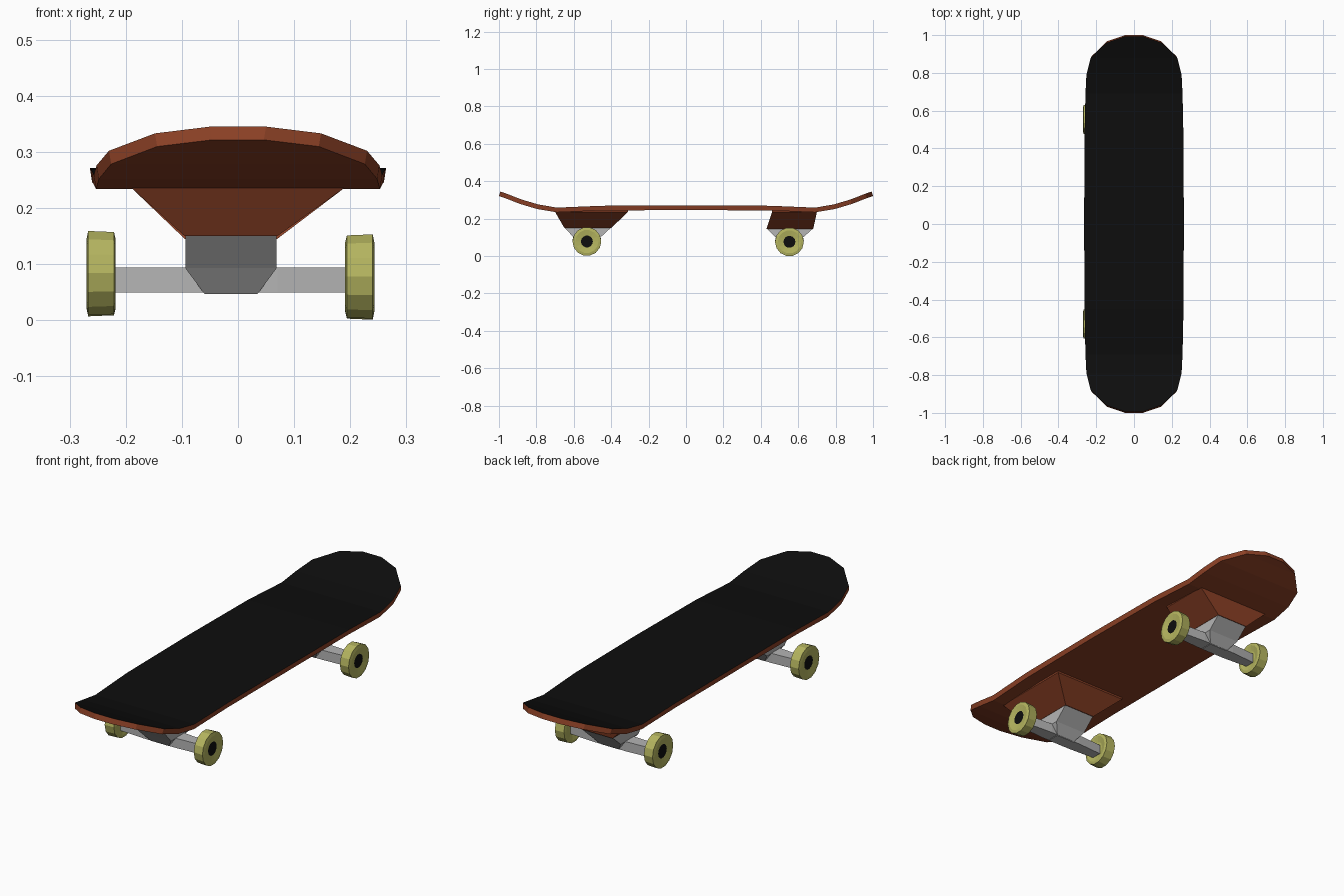
import bpy, bmesh, math
from mathutils import Vector, Matrix

if "Cube" in bpy.data.objects:
    bpy.data.objects.remove(bpy.data.objects["Cube"])


def material(name, rgb):
    m = bpy.data.materials.new(name)
    m.diffuse_color = (*rgb, 1)
    m.use_nodes = True
    m.node_tree.nodes["Principled BSDF"].inputs["Base Color"].default_value = m.diffuse_color
    return m


WOOD = material("red brown wood", (0.26, 0.052, 0.019))
GRIP = material("black grip", (0.004, 0.004, 0.004))
METAL = material("grey metal", (0.46, 0.46, 0.46))
RUBBER = material("yellow rubber", (0.46, 0.46, 0.115))


def finish(bm, name, mats):
    bmesh.ops.recalc_face_normals(bm, faces=bm.faces)
    me = bpy.data.meshes.new(name)
    bm.to_mesh(me)
    bm.free()
    for m in mats:
        me.materials.append(m)
    ob = bpy.data.objects.new(name, me)
    bpy.context.collection.objects.link(ob)
    return ob


def loft(bm, rings):
    """Bridge equal-sized point rings and cap both ends."""
    rows = [[bm.verts.new(p) for p in ring] for ring in rings]
    n = len(rows[0])
    for a, b in zip(rows, rows[1:]):
        for i in range(n):
            bm.faces.new((a[i], a[(i + 1) % n], b[(i + 1) % n], b[i]))
    bm.faces.new(rows[0])
    bm.faces.new(rows[-1])


def rect(x0, x1, y0, y1, z):
    return [(x0, y0, z), (x1, y0, z), (x1, y1, z), (x0, y1, z)]


# Deck: a curved plank following (y, half width, top height) stations
half = [(0.992, 0.05, 0.345), (0.958, 0.148, 0.333), (0.878, 0.23, 0.302),
        (0.79, 0.252, 0.276), (0.69, 0.257, 0.259), (0.45, 0.262, 0.269)]
stations = [(-y, w, z) for y, w, z in half] + [(0, 0.264, 0.271)] + half[::-1]
THICK = 0.025
rings = []
for i, (y, w, z) in enumerate(stations):
    a, b = stations[max(i - 1, 0)], stations[min(i + 1, len(stations) - 1)]
    normal = Vector((0, a[2] - b[2], b[0] - a[0])).normalized()
    low_y, low_z = y - normal.y * THICK, z - normal.z * THICK
    rings.append([(-w, y, z), (w, y, z),
                  (w - 0.004, low_y, low_z), (0.004 - w, low_y, low_z)])
bm = bmesh.new()
loft(bm, rings)
deck = finish(bm, "deck", [WOOD, GRIP])
for p in deck.data.polygons:
    p.material_index = int(p.normal.z > 0.8)


def wheel(name, x, y, z, side):
    """Chunky wheel with dished faces and a dark centre on the outside."""
    bm = bmesh.new()
    n, r, w = 14, 0.077, 0.026
    profile = [(-w + 0.008, 0.034), (-w, 0.062), (-w + 0.003, r - 0.002),
               (w - 0.003, r), (w, 0.062), (w - 0.005, 0.032)]
    loft(bm, [[(side * u, q * math.cos(t), q * math.sin(t))
               for t in (math.tau * k / n for k in range(n))] for u, q in profile])
    ob = finish(bm, name, [RUBBER, GRIP])
    ob.location = (x, y, z)
    for p in ob.data.polygons:
        if len(p.vertices) == n and p.normal.x * side > 0:
            p.material_index = 1


# Trucks: position, riser top and bottom extents, and lowest riser height
XC = -0.0135
for end, y, z, top, bottom, zb in (
        ("front", -0.53, 0.083, (-0.70, -0.31), (-0.65, -0.40), 0.15),
        ("rear", 0.553, 0.081, (0.46, 0.70), (0.43, 0.68), 0.145)):
    # Tapered wooden riser
    bm = bmesh.new()
    loft(bm, [rect(-0.19, 0.19, *top, 0.246), rect(-0.19, 0.19, *top, 0.236),
              rect(-0.095, 0.07, *bottom, zb)])
    finish(bm, end + "_riser", [WOOD])

    # Metal hanger narrowing down to the axle
    bm = bmesh.new()
    loft(bm, [rect(-0.094, 0.069, bottom[0] + 0.003, bottom[1] - 0.003, zb),
              rect(-0.094, 0.069, y - 0.065, y + 0.065, 0.093),
              rect(-0.06, 0.035, y - 0.03, y + 0.03, 0.047)])
    finish(bm, end + "_hanger", [METAL])

    # Square axle, thicker at the middle
    bm = bmesh.new()
    loft(bm, [[(x, y - d, 0.049), (x, y + d, 0.049), (x, y + d, 0.094), (x, y - d, 0.094)]
              for x, d in ((-0.222, 0.024), (-0.095, 0.032), (0.07, 0.032), (0.195, 0.024))])
    finish(bm, end + "_axle", [METAL])

    for side, label in ((-1, "left"), (1, "right")):
        wheel(f"{end}_{label}_wheel", XC + side * 0.2305, y, z - 0.003 * side - 0.002, side)
